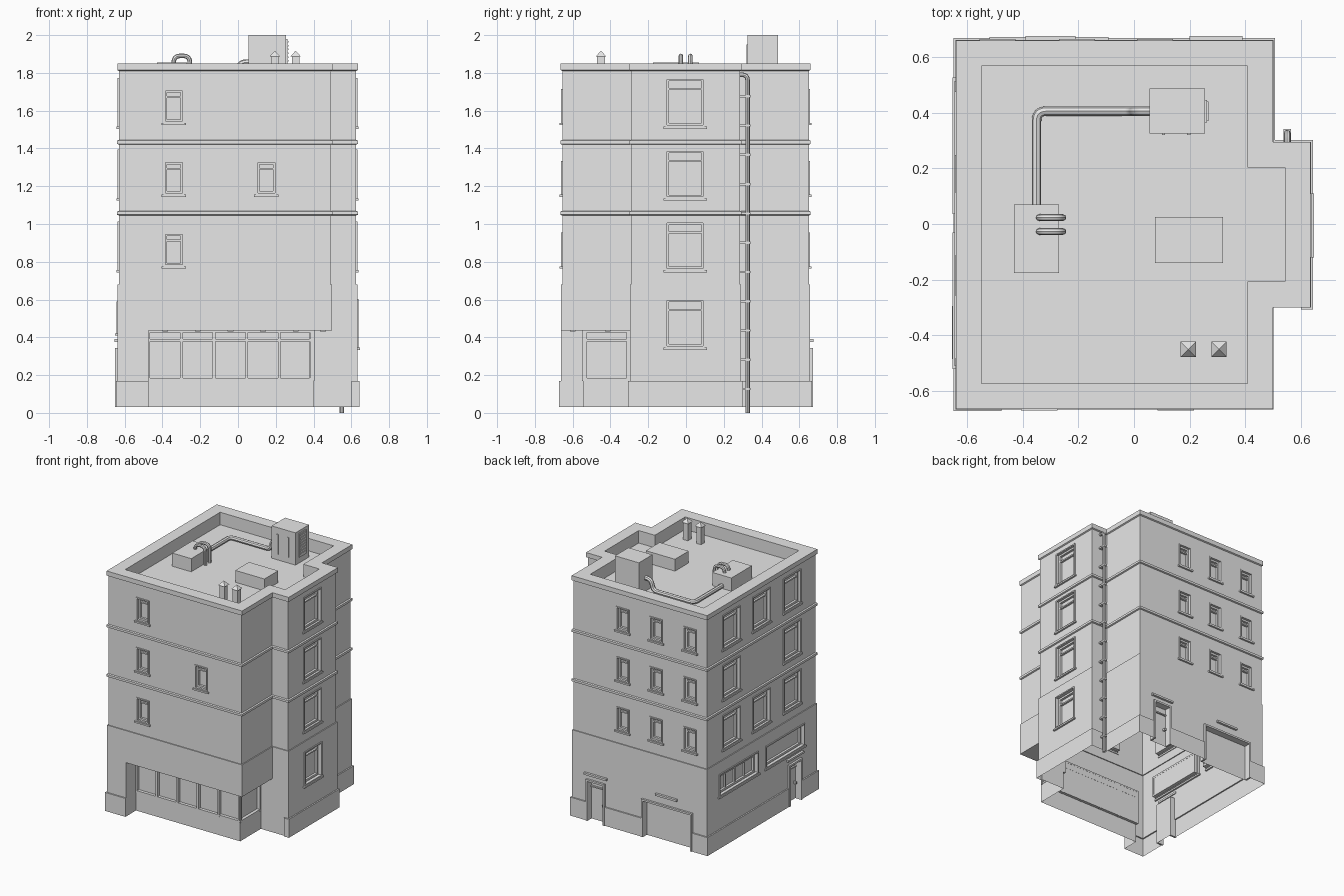
import bpy, bmesh
from mathutils import Vector, Matrix

cube = bpy.data.objects.get("Cube")
if cube:
    bpy.data.objects.remove(cube, do_unlink=True)

grey = bpy.data.materials.new("plain_grey")
grey.use_nodes = True
grey.diffuse_color = (0.8, 0.8, 0.8, 1)
for node in grey.node_tree.nodes:
    if node.type == 'BSDF_PRINCIPLED':
        node.inputs["Base Color"].default_value = (0.8, 0.8, 0.8, 1)

parts = {}  # part name -> bmesh


def part(name):
    if name not in parts:
        parts[name] = bmesh.new()
    return parts[name]


def box(name, lo, hi):
    lo, hi = Vector(lo), Vector(hi)
    size = hi - lo
    m = Matrix.Translation((lo + hi) / 2) @ Matrix.Diagonal((*size, 1))
    bmesh.ops.create_cube(part(name), size=1, matrix=m)


WALLS = {"front": -0.655, "back": 0.65, "left_end": -0.63, "bay": 0.625}


def wall_box(name, side, u0, u1, z0, z1, d0, d1):
    """Box on a wall: u along the wall, d outward from it."""
    s = 1 if WALLS[side] > 0 else -1
    a, b = sorted((WALLS[side] + s * d0, WALLS[side] + s * d1))
    if side in ("front", "back"):
        box(name, (u0, a, z0), (u1, b, z1))
    else:
        box(name, (a, u0, z0), (b, u1, z1))


def frame(name, side, u0, u1, z0, z1, d0, d1, t, bottom=True):
    wall_box(name, side, u0, u0 + t, z0, z1, d0, d1)
    wall_box(name, side, u1 - t, u1, z0, z1, d0, d1)
    wall_box(name, side, u0 + t, u1 - t, z1 - t, z1, d0, d1)
    if bottom:
        wall_box(name, side, u0 + t, u1 - t, z0, z0 + t, d0, d1)


def window(side, u, w, z0, z1, base=0, transom=True):
    u0, u1 = u - w / 2, u + w / 2
    wall_box("cutter", side, u0, u1, z0, z1, -0.035, 0.05)
    frame("window_trim", side, u0 - .004, u1 + .004, z0 - .004, z1 + .004, -.01, base + .007, .009)
    frame("window_sash", side, u0, u1, z0, z1, -0.036, -0.018, 0.014)
    wall_box("window_sill", side, u0 - .015, u1 + .015, z0 - .016, z0 - .004, -.005, base + .014)
    if transom:
        z = z1 - 0.22 * (z1 - z0)
        wall_box("window_sash", side, u0, u1, z - .005, z + .005, -0.036, -0.02)


def door(side, u0, u1, top, canopy):
    wall_box("cutter", side, u0, u1, -0.1, top, -0.03, 0.05)
    frame("door_frame", side, u0 - .008, u1 + .008, .03, top + .008, -.03, .022, .014, False)
    c0, c1 = canopy
    wall_box("door_canopy", side, c0, c1, .375, .39, 0, .024)


# Main shell: one footprint lofted through a wall profile
def ring(bm, o, z):
    x0, x1, x2 = -0.63 - o, 0.49 + o, 0.625 + o
    y0, y1, y2, y3 = -0.655 - o, -0.29 - o, 0.285 + o, 0.65 + o
    pts = [(x0, y0), (x1, y0), (x1, y1), (x2, y1), (x2, y2), (x1, y2), (x1, y3), (x0, y3)]
    return [bm.verts.new((x, y, z)) for x, y in pts]


profile = [(.017, .03), (.017, .17), (.007, .17), (.007, .68), (0, .68)]
for z in (1.045, 1.42):
    profile += [(0, z), (.01, z + .004), (.01, z + .021), (0, z + .025)]
profile += [(0, 1.81), (.009, 1.815), (.009, 1.85), (-.083, 1.85), (-.083, 1.755)]
bm = part("building_shell")
rings = [ring(bm, o, z) for o, z in profile]
for a, b in zip(rings, rings[1:]):
    for i in range(8):
        j = (i + 1) % 8
        bm.faces.new((a[i], a[j], b[j], b[i]))
bm.faces.new(rings[0][::-1])
bm.faces.new(rings[-1])

# Corner shop recess
bm = part("cutter")
pts = [(-.475, -.75), (.6, -.75), (.6, -.297), (.40, -.297), (.40, -.545), (-.475, -.545)]
face = bm.faces.new([bm.verts.new((x, y, -0.1)) for x, y in pts])
up = bmesh.ops.extrude_face_region(bm, geom=[face])
bmesh.ops.translate(bm, vec=(0, 0, .537), verts=[v for v in up["geom"] if isinstance(v, bmesh.types.BMVert)])

# Shop glazing: pockets behind a grid of bars
box("cutter", (-.465, -.6, .175), (.385, -.525, .43))
box("cutter", (.38, -.53, .175), (.45, -.31, .43))
for i in range(6):
    x = -.472 + i * .1725
    box("shop_frame", (x - .007, -.55, .17), (x + .007, -.524, .437))
for y in (-.535, -.307):
    box("shop_frame", (.378, y - .007, .17), (.404, y + .007, .437))
for z in (.178, .385, .431):
    box("shop_frame", (-.475, -.548, z - .006), (.40, -.524, z + .006))
    box("shop_frame", (.38, -.545, z - .006), (.403, -.3, z + .006))
for i in range(5):
    x = -.385 + i * .1725
    box("soffit_light", (x - .015, -.615, .43), (x + .015, -.585, .438))
box("soffit_light", (.435, -.43, .43), (.465, -.40, .438))

# Upper windows, storey by storey
for storey in range(3):
    z = .78 + storey * .38
    window("front", -.34, .1, z, z + .17)
    if storey == 1:
        window("front", .15, .1, z, z + .17)
    for x in (.075, -.205, -.49):
        window("back", x, .1, z, z + .17)
    window("bay", -.005, .2, z - .02, z + .23)
    for y in (.36, 0, -.37):
        if storey != 1 or y:
            window("left_end", y, .2, z - .02, z + .23)

# Ground floor windows and doors
window("bay", -.005, .2, .35, .6, .007)
window("left_end", .28, .46, .425, .585, .007)
window("left_end", -.275, .46, .425, .585, .007, False)
for i in range(1, 4):
    y = .05 + i * .115
    wall_box("window_sash", "left_end", y - .004, y + .004, .425, .585, -.036, -.022)
door("back", .225, .365, .335, (.2, .39))
door("left_end", -.46, -.32, .335, (-.485, -.295))
door("back", -.51, -.10, .31, (-.39, -.21))
for side, u0, u1 in (("back", .225, .365), ("left_end", -.46, -.32)):
    wall_box("door_frame", side, u0, u1, .275, .284, -.03, -.018)
    wall_box("door_handle", side, u0 + .015, u0 + .03, .15, .165, -.03, -.008)

# Rooftop units
box("vent_unit", (-.43, -.175, 1.75), (-.27, .07, 1.855))
box("roof_hatch", (.075, -.14, 1.75), (.32, .025, 1.845))
box("tall_unit", (.055, .325, 1.75), (.255, .487, 2.0))
box("tall_unit_grille", (.25, .365, 1.80), (.262, .445, 1.98))
for i in range(8):
    z = 1.82 + i * .02
    box("tall_unit_grille", (.26, .37, z), (.267, .44, z + .008))
for x in (.1, .19):
    box("tall_unit_panel", (x, .32, 1.80), (x + .012, .33, 1.95))
for x in (.195, .305):
    box("chimney_post", (x - .02, -.47, 1.75), (x + .02, -.43, 1.89))
    bmesh.ops.create_cone(part("chimney_hat"), cap_ends=True, segments=4, radius1=.039, radius2=0, depth=.03,
                          matrix=Matrix.Translation((x, -.45, 1.902)) @ Matrix.Rotation(.7854, 4, 'Z'))

# Drainpipe brackets on the back of the bay
for i in range(11):
    z = .12 + i * .155
    box("drain_bracket", (.537, .28, z), (.563, .341, z + .012))

# Turn the collected parts into objects
objects = {}
for name, bm in parts.items():
    bmesh.ops.recalc_face_normals(bm, faces=bm.faces)
    mesh = bpy.data.meshes.new(name)
    bm.to_mesh(mesh)
    bm.free()
    mesh.materials.append(grey)
    objects[name] = bpy.data.objects.new(name, mesh)
    bpy.context.collection.objects.link(objects[name])

# Cut the openings, then leave the shell open underneath
shell, cutter = objects["building_shell"], objects["cutter"]
cutter.hide_render = True
mod = shell.modifiers.new("openings", 'BOOLEAN')
mod.object, mod.operation, mod.solver, mod.use_self = cutter, 'DIFFERENCE', 'EXACT', True
graph = bpy.context.evaluated_depsgraph_get()
bm = bmesh.new()
bm.from_mesh(bpy.data.meshes.new_from_object(shell.evaluated_get(graph)))
shell.modifiers.clear()
under = [f for f in bm.faces if f.normal.z < -.9 and f.calc_center_median().z < .04]
bmesh.ops.delete(bm, geom=under, context='FACES')
bm.to_mesh(shell.data)
bm.free()
bpy.data.objects.remove(cutter, do_unlink=True)


# Round pipes with softened corners
def pipe(name, pts, radius, bend):
    pts = [Vector(p) for p in pts]
    path = [pts[0]]
    for a, b, c in zip(pts, pts[1:], pts[2:]):
        p, q = b + (a - b).normalized() * bend, b + (c - b).normalized() * bend
        for k in range(7):
            t = k / 6
            path.append(p * (1 - t) ** 2 + b * 2 * t * (1 - t) + q * t * t)
    path.append(pts[-1])
    curve = bpy.data.curves.new(name, 'CURVE')
    curve.dimensions = '3D'
    curve.bevel_depth, curve.bevel_resolution, curve.use_fill_caps = radius, 2, True
    spline = curve.splines.new('POLY')
    spline.points.add(len(path) - 1)
    for point, co in zip(spline.points, path):
        point.co = (*co, 1)
    temp = bpy.data.objects.new(name, curve)
    bpy.context.collection.objects.link(temp)
    mesh = bpy.data.meshes.new_from_object(temp.evaluated_get(bpy.context.evaluated_depsgraph_get()))
    bpy.data.objects.remove(temp, do_unlink=True)
    mesh.materials.clear()
    mesh.materials.append(grey)
    mesh.shade_smooth()
    obj = bpy.data.objects.new(name, mesh)
    bpy.context.collection.objects.link(obj)
    bpy.context.view_layer.objects.active = obj
    obj.select_set(True)
    bpy.ops.object.shade_smooth_by_angle()
    obj.select_set(False)


bpy.ops.object.select_all(action='DESELECT')
pipe("roof_duct", [(.06, .405, 1.855), (.01, .405, 1.855), (-.01, .405, 1.775), (-.35, .405, 1.775), (-.35, .06, 1.775)], .017, .035)
for y in (.023, -.027):
    pipe("unit_hose", [(-.34, y, 1.84), (-.34, y, 1.89), (-.255, y, 1.89), (-.255, y, 1.75)], .012, .035)
pipe("drainpipe", [(.55, .27, 1.79), (.55, .326, 1.79), (.55, .326, 0)], .012, .03)
